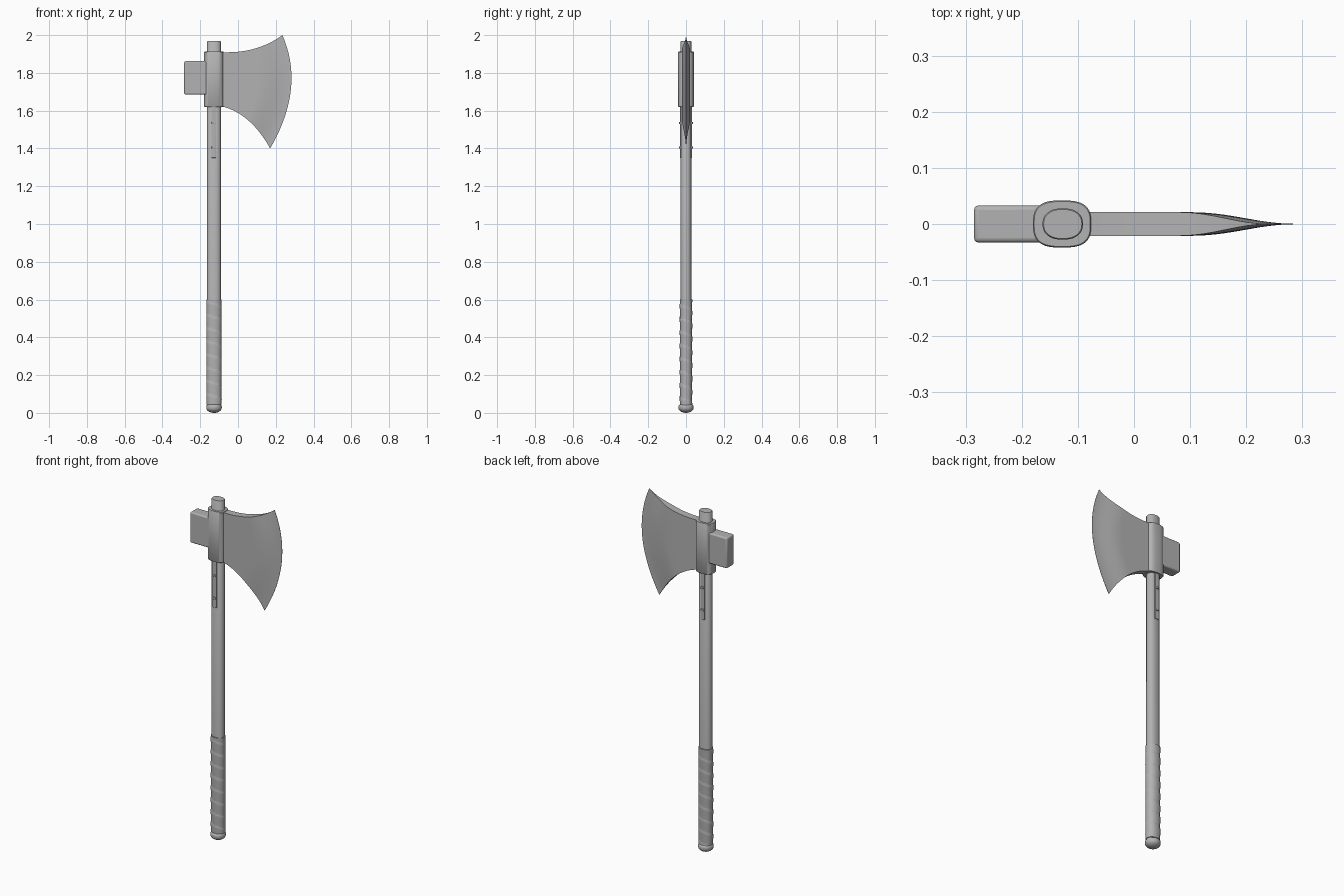
import bpy
import bmesh
from math import sin, cos, pi, radians, copysign
from mathutils import Vector

cube = bpy.data.objects.get("Cube")
if cube:
    bpy.data.objects.remove(cube, do_unlink=True)

grey = bpy.data.materials.new("plain grey")
grey.use_nodes = True
grey.diffuse_color = (0.45, 0.45, 0.45, 1)
grey.node_tree.nodes["Principled BSDF"].inputs["Base Color"].default_value = (0.45, 0.45, 0.45, 1)

SHAFT_X = -0.127


def finish(name, bm, bevel=0, angle=35):
    """Turn a bmesh into a smooth-shaded grey object."""
    bmesh.ops.recalc_face_normals(bm, faces=bm.faces)
    mesh = bpy.data.meshes.new(name)
    bm.to_mesh(mesh)
    bm.free()
    mesh.materials.append(grey)
    obj = bpy.data.objects.new(name, mesh)
    bpy.context.collection.objects.link(obj)
    if bevel:
        mod = obj.modifiers.new("Bevel", "BEVEL")
        mod.width = bevel
        mod.segments = 3
        mod.limit_method = "ANGLE"
    bpy.ops.object.select_all(action="DESELECT")
    obj.select_set(True)
    bpy.context.view_layer.objects.active = obj
    bpy.ops.object.shade_smooth_by_angle(angle=radians(angle))
    return obj


def tube(name, rings, x=SHAFT_X, power=2.0, sides=40, ripple=None, angle=35):
    """Stack of rounded oval rings (z, x radius, y radius), capped at both ends."""
    bm = bmesh.new()
    loops = []
    for z, rx, ry in rings:
        loop = []
        for i in range(sides):
            a = 2 * pi * i / sides
            c, s = cos(a), sin(a)
            grow = ripple(z, a) if ripple else 0
            px = copysign(abs(c) ** (2 / power), c) * (rx + grow)
            py = copysign(abs(s) ** (2 / power), s) * (ry + grow)
            loop.append(bm.verts.new((x + px, py, z)))
        loops.append(loop)
    for low, high in zip(loops, loops[1:]):
        for i in range(sides):
            j = (i + 1) % sides
            bm.faces.new((low[i], low[j], high[j], high[i]))
    bm.faces.new(loops[0])
    bm.faces.new(loops[-1])
    return finish(name, bm, angle=angle)


def box(name, low, high, bevel):
    bm = bmesh.new()
    bmesh.ops.create_cube(bm, size=1)
    low, high = Vector(low), Vector(high)
    for v in bm.verts:
        v.co = (low + high) / 2 + v.co * (high - low)
    return finish(name, bm, bevel)


def bend(a, b, c, t):
    """Quadratic curve in the x-z plane."""
    return Vector(a) * (1 - t) ** 2 + Vector(b) * 2 * t * (1 - t) + Vector(c) * t * t


# Handle: shaft, wrapped grip and rounded end cap
tube("shaft", [(0.03, 0.036, 0.028), (1.967, 0.036, 0.028), (1.97, 0.034, 0.026)], power=2.3)


def wrap(z, a):
    return 0.0025 * ((z / 0.07 + a / (2 * pi)) % 1) - 0.0015


tube("grip", [(0.045 + 0.555 * k / 90, 0.040, 0.033) for k in range(91)],
     power=2.2, ripple=wrap)

dome = [(0.026 - 0.026 * cos(pi / 2 * k / 8), 0.041 * sin(pi / 2 * k / 8), 0.040 * sin(pi / 2 * k / 8))
        for k in range(1, 9)]
tube("end_cap", dome + [(0.034, 0.041, 0.040), (0.040, 0.039, 0.038), (0.044, 0.034, 0.033)], angle=50)

# Head: socket around the shaft and hammer block behind it
tube("socket", [(1.62, 0.050, 0.040), (1.623, 0.052, 0.042), (1.909, 0.052, 0.042), (1.912, 0.050, 0.040)],
     x=-0.128, power=2.9)
box("hammer_block", (-0.285, -0.033, 1.685), (-0.14, 0.033, 1.862), 0.008)

# Blade: curved outline, thick near the socket and thin at the cutting edge
ROOT_LOW, ROOT_HIGH = (-0.095, 1.625), (-0.095, 1.91)
TIP_LOW, TIP_HIGH = (0.17, 1.4), (0.235, 2.0)


def blade_point(u, v):
    under = bend(ROOT_LOW, (0.065, 1.59), TIP_LOW, u)
    over = bend(ROOT_HIGH, (0.1, 1.9), TIP_HIGH, u)
    bulge = bend(TIP_LOW, (0.357, 1.72), TIP_HIGH, v) - Vector(TIP_LOW).lerp(Vector(TIP_HIGH), v)
    return under.lerp(over, v) + bulge * u


def blade_half(u):
    s = max(0, (u - 0.48) / 0.52)
    return 0.0005 + 0.0205 * (1 + cos(pi * s)) / 2


bm = bmesh.new()
NU, NV = 28, 28
sheets = []
for side in (-1, 1):
    sheet = []
    for i in range(NU + 1):
        u = i / NU
        column = [blade_point(u, j / NV) for j in range(NV + 1)]
        sheet.append([bm.verts.new((p.x, side * blade_half(u), p.y)) for p in column])
    sheets.append(sheet)
    for i in range(NU):
        for j in range(NV):
            bm.faces.new((sheet[i][j], sheet[i + 1][j], sheet[i + 1][j + 1], sheet[i][j + 1]))
front, back = sheets
for j in (0, NV):
    for i in range(NU):
        bm.faces.new((front[i][j], front[i + 1][j], back[i + 1][j], back[i][j]))
for i in (0, NU):
    for j in range(NV):
        bm.faces.new((front[i][j], front[i][j + 1], back[i][j + 1], back[i][j]))
finish("blade", bm, angle=30)

# Strips below the socket, each held by two bands, on the front and the back
for side, label in ((-1, "front"), (1, "back")):
    inner, outer = sorted((side * 0.02, side * 0.032))
    box(label + "_strip", (-0.141, inner, 1.35), (-0.116, outer, 1.63), 0.002)
    for k, z in enumerate((1.405, 1.535)):
        inner, outer = sorted((side * 0.02, side * 0.036))
        box(f"{label}_rivet_{k + 1}", (-0.139, inner, z - 0.006), (-0.118, outer, z + 0.006), 0.002)
